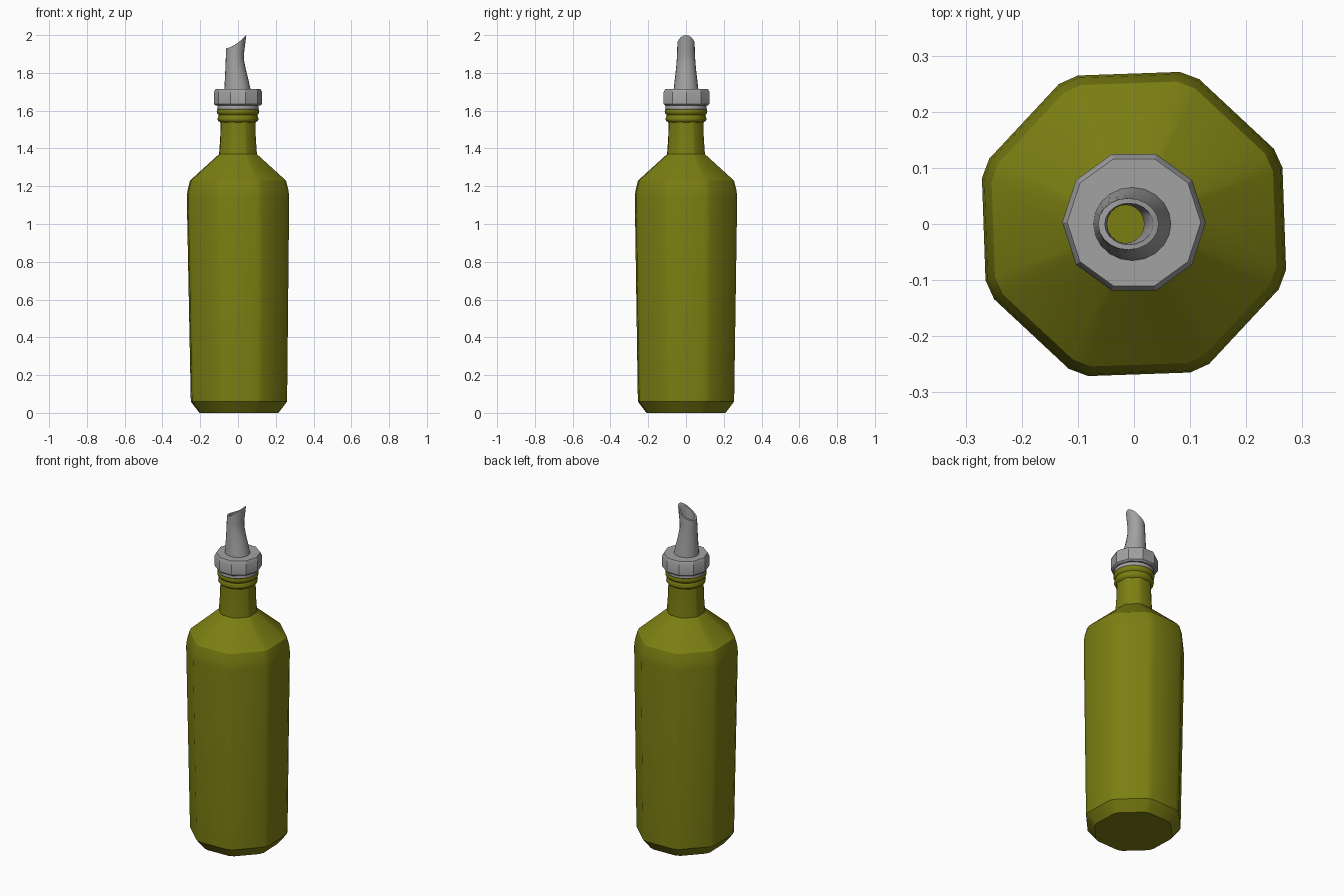
import bpy, bmesh, math
from math import cos, sin, pi, radians

if "Cube" in bpy.data.objects:
    bpy.data.objects.remove(bpy.data.objects["Cube"])


def material(name, rgb):
    m = bpy.data.materials.new(name)
    m.diffuse_color = (*rgb, 1)
    m.use_nodes = True
    m.node_tree.nodes["Principled BSDF"].inputs["Base Color"].default_value = m.diffuse_color
    return m


GREEN = material("olive_green_glass", (0.2, 0.21, 0.006))
GREY = material("pourer_grey", (0.36, 0.36, 0.36))


def loft(name, rings, mat, cap_start=False, close=False, angle=30):
    """Skin a list of rings that share one point count."""
    bm = bmesh.new()
    vs = [[bm.verts.new(p) for p in r] for r in rings]
    pairs = list(zip(vs, vs[1:])) + ([(vs[-1], vs[0])] if close else [])
    n = len(vs[0])
    for a, b in pairs:
        for i in range(n):
            j = (i + 1) % n
            bm.faces.new((a[i], a[j], b[j], b[i]))
    if cap_start:
        bm.faces.new(vs[0][::-1])
    if close:
        bmesh.ops.recalc_face_normals(bm, faces=bm.faces)
    me = bpy.data.meshes.new(name)
    bm.to_mesh(me)
    bm.free()
    me.materials.append(mat)
    ob = bpy.data.objects.new(name, me)
    bpy.context.collection.objects.link(ob)
    bpy.ops.object.select_all(action='DESELECT')
    ob.select_set(True)
    bpy.context.view_layer.objects.active = ob
    bpy.ops.object.shade_smooth_by_angle(angle=radians(angle))
    return ob


def octagon(apothem, z, dx=0.0):
    """Octagon with trimmed corners, turned by two degrees."""
    pts = []
    r = apothem / cos(pi / 8)
    corner = [(r * cos(a), r * sin(a))
              for a in (radians(24.5 + 45 * k) for k in range(8))]
    for k in range(8):
        x, y = corner[k]
        for nx, ny in (corner[k - 1], corner[(k + 1) % 8]):
            pts.append((x + (nx - x) * 0.09 + dx, y + (ny - y) * 0.09, z))
    return pts


def ngon(n, r, z, cy=0.0):
    return [(r * cos(2 * pi * k / n), cy + r * sin(2 * pi * k / n), z)
            for k in range(n)]


# Bottle: base chamfer, body, shoulder and open neck
body = [(0.207, 0.0, 0.005), (0.252, 0.06, 0.005), (0.268, 1.14, 0),
        (0.264, 1.18, 0), (0.251, 1.23, 0), (0.099, 1.37, 0),
        (0.093, 1.46, 0), (0.091, 1.545, 0)]
loft("bottle", [octagon(*p) for p in body], GREEN, cap_start=True)

# Rounded beads around the bottle mouth
beads = [(0.089, 1.535), (0.105, 1.545), (0.109, 1.557), (0.104, 1.57),
         (0.102, 1.577), (0.111, 1.587), (0.113, 1.598), (0.109, 1.607),
         (0.085, 1.607)]
loft("mouth_beads", [ngon(16, r, z) for r, z in beads], GREEN, angle=50)

# Pourer collar: lower lip and ten-sided cap, open in the middle
lip = [(0.06, 1.60), (0.104, 1.60), (0.11, 1.612), (0.108, 1.632), (0.06, 1.632)]
loft("pourer_lip", [ngon(20, r, z) for r, z in lip], GREY, close=True)
cap = [(0.055, 1.627), (0.118, 1.627), (0.128, 1.636), (0.128, 1.698),
       (0.119, 1.715), (0.055, 1.715)]
loft("pourer_cap", [ngon(10, r, z, 0.003) for r, z in cap], GREY, close=True)


# Spout: hollow tapered tube with a slanted, scooped mouth
def spout_ring(x0, x1, ry, z, cut=False):
    ring = []
    for k in range(20):
        a = 2 * pi * k / 20
        x = (x0 + x1) / 2 + (x1 - x0) / 2 * cos(a)
        t = max(0, min(1, (x + 0.064) / 0.108))
        ring.append((x, ry * sin(a), 1.93 + 0.07 * t ** 1.6 if cut else z))
    return ring


outer = [(-0.073, 0.069, 0.067, 1.70), (-0.070, 0.056, 0.060, 1.76),
         (-0.067, 0.041, 0.053, 1.82), (-0.065, 0.031, 0.049, 1.87),
         (-0.064, 0.032, 0.047, 1.905)]
inner = [(-0.048, 0.018, 0.034, 1.89), (-0.048, 0.020, 0.035, 1.84),
         (-0.048, 0.030, 0.036, 1.76), (-0.048, 0.040, 0.040, 1.61)]
rings = [spout_ring(*p) for p in outer]
rings.append(spout_ring(-0.064, 0.044, 0.046, 0, True))
rings.append(spout_ring(-0.052, 0.034, 0.037, 0, True))
rings += [spout_ring(*p) for p in inner]
loft("pouring_spout", rings, GREY, angle=40)
